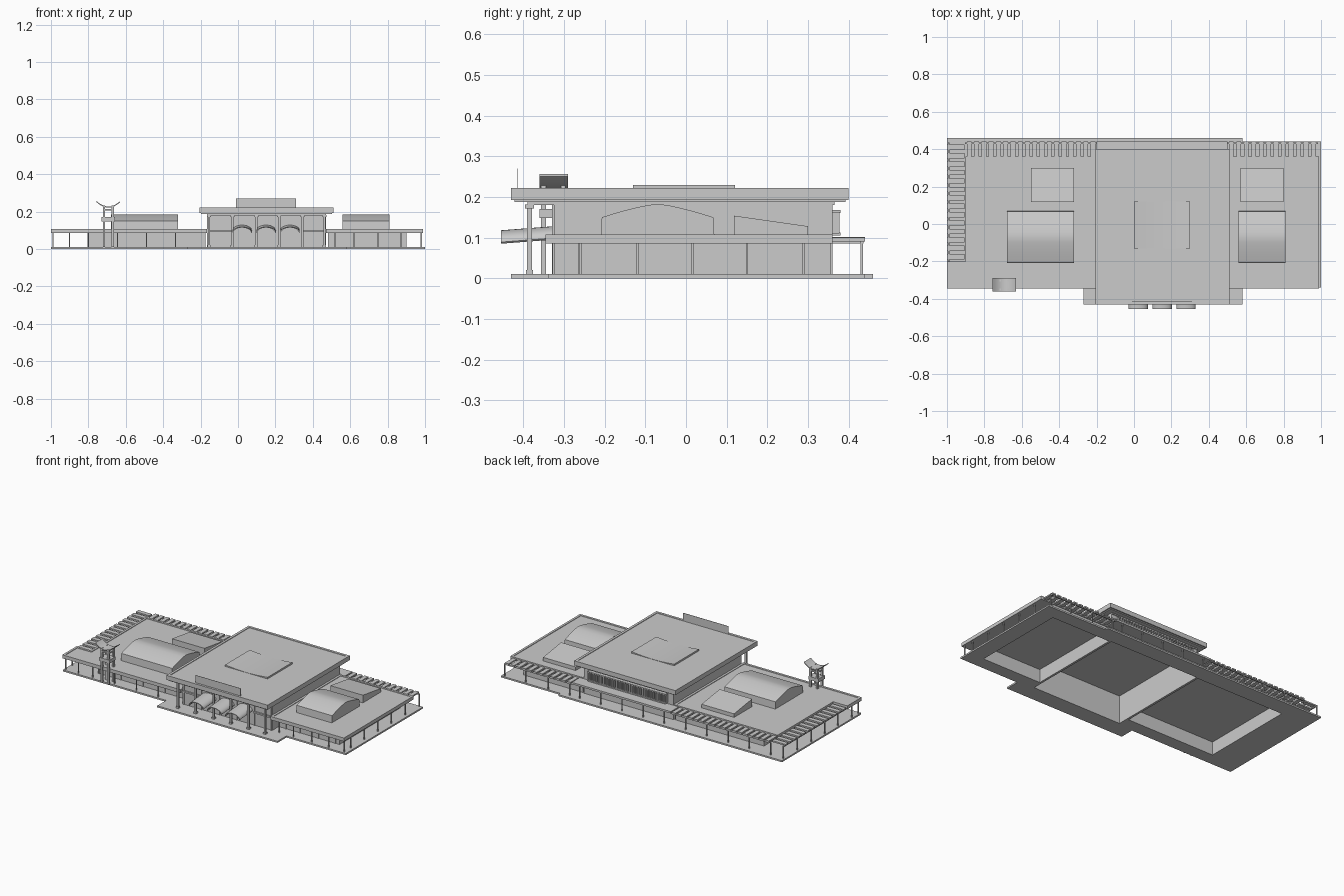
import bpy, bmesh, math

if "Cube" in bpy.data.objects:
    bpy.data.objects.remove(bpy.data.objects["Cube"])


def finish(name, bm, smooth=False):
    bmesh.ops.recalc_face_normals(bm, faces=bm.faces)
    me = bpy.data.meshes.new(name)
    bm.to_mesh(me)
    bm.free()
    ob = bpy.data.objects.new(name, me)
    bpy.context.collection.objects.link(ob)
    if smooth:
        bpy.ops.object.select_all(action='DESELECT')
        ob.select_set(True)
        bpy.context.view_layer.objects.active = ob
        bpy.ops.object.shade_smooth_by_angle(angle=math.radians(35))
    return ob


def add_box(bm, x0, x1, y0, y1, z0, z1, bottom=True, top=True):
    v = [bm.verts.new((x, y, z)) for z in (z0, z1)
         for x, y in ((x0, y0), (x1, y0), (x1, y1), (x0, y1))]
    for i in range(4):
        j = (i + 1) % 4
        bm.faces.new((v[i], v[j], v[j + 4], v[i + 4]))
    if bottom:
        bm.faces.new(v[3::-1])
    if top:
        bm.faces.new(v[4:])


def boxes(name, items):
    bm = bmesh.new()
    for b in items:
        add_box(bm, *b)
    return finish(name, bm)


def plate(name, outline, z0, z1, lip=0, drop=0, taper=0):
    """Flat slab from a plan outline, with optional sunken top and tapered soffit."""
    bm = bmesh.new()
    f = bm.faces.new([bm.verts.new((x, y, z0)) for x, y in outline])
    new = bmesh.ops.extrude_face_region(bm, geom=[f])['geom']
    bmesh.ops.translate(bm, verts=[g for g in new if isinstance(g, bmesh.types.BMVert)],
                        vec=(0, 0, z1 - z0))
    bmesh.ops.recalc_face_normals(bm, faces=bm.faces)
    if not any(abs(g.normal.z + 1) < .01 for g in bm.faces):
        bm.faces.new([v for v in f.verts])
    bm.normal_update()
    if lip:
        t = [g for g in bm.faces if g.normal.z > .9]
        bmesh.ops.inset_region(bm, faces=t, thickness=lip)
        bmesh.ops.inset_region(bm, faces=t, thickness=.001, depth=-drop)
    if taper:
        b = [g for g in bm.faces if g.normal.z < -.9]
        for wide, deep in ((.008, .006), (.022, .005)):
            bmesh.ops.inset_region(bm, faces=b, thickness=wide, depth=deep)
    return finish(name, bm)


def rect(x0, x1, y0, y1):
    return [(x0, y0), (x1, y0), (x1, y1), (x0, y1)]


def extrude_profile(name, pts, a, b, axis, slope=0, smooth=True):
    """Profile in (y,z) along x, or in (x,z) along y; slope lifts the far end."""
    bm = bmesh.new()
    rings = []
    for t, dz in ((a, 0), (b, slope)):
        rings.append([bm.verts.new((t, p, z + dz) if axis == 'X' else (p, t, z + dz))
                      for p, z in pts])
    n = len(pts)
    for i in range(n):
        j = (i + 1) % n
        bm.faces.new((rings[0][i], rings[0][j], rings[1][j], rings[1][i]))
    for r in rings:
        bm.faces.new(r)
    return finish(name, bm, smooth)


# Building shells, open underneath
halls = {'left_wing_walls': (-.80, -.175, -.26, .355, .087),
         'main_hall_walls': (-.165, .47, -.325, .36, .19),
         'right_wing_walls': (.48, .90, -.26, .355, .087)}
for name, (x0, x1, y0, y1, h) in halls.items():
    boxes(name, [(x0, x1, y0, y1, 0, h, False, False)])

# Ground slab with openings under the halls
slab = plate('ground_slab', [(-1, -.34), (-.27, -.34), (-.27, -.43), (.58, -.43), (.58, -.34),
                             (1, -.34), (1, .44), (.58, .44), (.58, .46), (-1, .46)], 0, .01)
cutter = boxes('slab_cutter', [(x0 + .002, x1 - .002, y0 + .002, y1 - .002, -.05, .05)
                               for x0, x1, y0, y1, h in halls.values()])
mod = slab.modifiers.new('openings', 'BOOLEAN')
mod.object = cutter
mod.operation = 'DIFFERENCE'
mod.solver = 'EXACT'
bpy.context.view_layer.update()
cut = bpy.data.meshes.new_from_object(slab.evaluated_get(bpy.context.evaluated_depsgraph_get()))
slab.modifiers.clear()
slab.data = cut
bpy.data.objects.remove(cutter)

# Roofs
plate('left_wing_roof', [(-1, -.345), (-.165, -.345), (-.165, .36), (-.9, .36),
                         (-.9, -.2), (-1, -.2)], .086, .108, .02, .003)
plate('right_wing_roof', rect(.47, .99, -.345, .36), .086, .108, .02, .003)
plate('main_roof', rect(-.205, .51, -.43, .40), .193, .222, .022, .003, 0)
plate('main_roof_soffit_upper', rect(-.197, .502, -.422, .392), .187, .193)
plate('main_roof_soffit_lower', rect(-.165, .47, -.39, .365), .180, .187)
boxes('rear_link_roof', [(-.2, .5, .355, .44, .09, .102)])

# Curved roof light, dipping in the middle
N = 12
top = [(0.15 * i / (N / 2), .2205 + .009 * (i / (N / 2) - 1) ** 2) for i in range(N + 1)]
extrude_profile('roof_light', top + [(.3, .215), (0, .215)], -.13, .12, 'Y')
# Blank panel on the front edge of the roof
boxes('roof_front_panel', [(-.01, .31, -.416, -.414, .2, .27)])

# Wing roof monitors: bowed front vault and sloping rear skylight
bow = [(-.207 + .274 * i / 10, .150 + .033 * (1 - abs(i / 5 - 1) ** 1.35)) for i in range(11)]
for side, x0, x1, s0, s1 in (('left', -.68, -.32, -.55, -.32), ('right', .56, .81, .57, .80)):
    extrude_profile(side + '_roof_vault', [(-.21, .1)] + bow + [(.07, .1)], x0, x1, 'X')
    extrude_profile(side + '_rear_skylight', [(.118, .1), (.118, .154), (.3, .128), (.3, .1)],
                    s0, s1, 'X', smooth=False)

# Entrance columns with flared heads and a beam
cols = (-.155, -.03, .098, .22, .345, .462)
items = []
for x in cols:
    items += [(x - .006, x + .006, -.391, -.379, .01, .182),
              (x - .009, x + .009, -.394, -.376, .01, .02),
              (x - .011, x + .011, -.396, -.374, .172, .182)]
boxes('entrance_columns', items)


# Barrel canopies at the entrance
def arch(cx, rx, base, rise):
    o = [(cx - rx * math.cos(math.pi * i / 14), base + rise * math.sin(math.pi * i / 14))
         for i in range(15)]
    inner = [(cx + (x - cx) * .93, z - .004) for x, z in reversed(o)]
    return o + inner


for i, x in enumerate((.022, .150, .278)):
    extrude_profile('entrance_canopy_%d' % (i + 1), arch(x, .052, .089, .029), -.455, -.325, 'Y', .010)
# Low canopy beam and entrance mullions
boxes('entrance_side_beams', [(-.16, -.03, -.335, -.325, .09, .1), (.345, .468, -.335, -.325, .09, .1)])
boxes('entrance_mullions', [(x - .003, x + .003, -.329, -.325, .01, .18) for x in cols])

# Slatted bay at the back of the main hall
items = [(-.12, .43, .36, .366, .105, .168), (-.12, .43, .36, .380, .105, .112),
         (-.12, .43, .36, .380, .161, .168)]
items += [(-.12 + .55 * i / 30 - .004, -.12 + .55 * i / 30 + .004, .36, .378, .11, .163)
          for i in range(31)]
boxes('rear_slatted_bay', items)

# Open slat canopies along the back and left side
items = []
for x0, x1 in ((-.90, -.2), (.5, .98)):
    n = round((x1 - x0) / .04)
    for i in range(n):
        x = x0 + (i + .5) * (x1 - x0) / n
        items.append((x - .013, x + .013, .355, .44, .091, .1))
    items.append((x0, x1, .428, .436, .085, .092))
boxes('rear_slat_canopy', items)
items = [(-1, -.905, y - .014, y + .014, .091, .1)
         for y in [-.175 + .045 * i for i in range(14)]]
items.append((-.995, -.987, -.2, .436, .085, .092))
boxes('side_slat_canopy', items)

# Slender posts around the wings and pilasters on their walls
spots = [(x, y) for y in (-.325, .432) for x in (-.99, -.9, .98)]
spots += [(x, .432) for x in (-.75, -.6, -.45, -.3, -.15, 0, .15, .3, .45, .52, .67, .83)]
spots += [(x, -.325) for x in (-.8, -.645, -.49, -.335, .52, .62, .75, .87)]
spots += [(x, y) for x in (-.99, .978) for y in (-.26, -.12, .015, .15, .29)]
boxes('veranda_posts', [(x - .003, x + .003, y - .003, y + .003, .01, .09) for x, y in spots])
boxes('wall_pilasters', [(x - .004, x + .004, -.264, -.26, .01, .086)
                         for x in (-.8, -.645, -.49, -.335, -.185, .52, .62, .75, .87)])

# Gate tower with an upswept roof
gx = -.693
items = [(gx + sx - .006, gx + sx + .006, y - .006, y + .006, .01, .232)
         for sx in (-.024, .024) for y in (-.350, -.302)]
items += [(gx - .036, gx + .036, -.360, -.296, .148, .170),
          (gx - .030, gx + .030, -.356, -.296, .205, .214)]
boxes('gate_tower_frame', items)
sweep = [(gx + .0625 * (i / 6 - 1), .227 + .029 * (i / 6 - 1) ** 2) for i in range(13)]
extrude_profile('gate_tower_roof', sweep + [(x, z - .006) for x, z in reversed(sweep)],
                -.36, -.29, 'Y')
